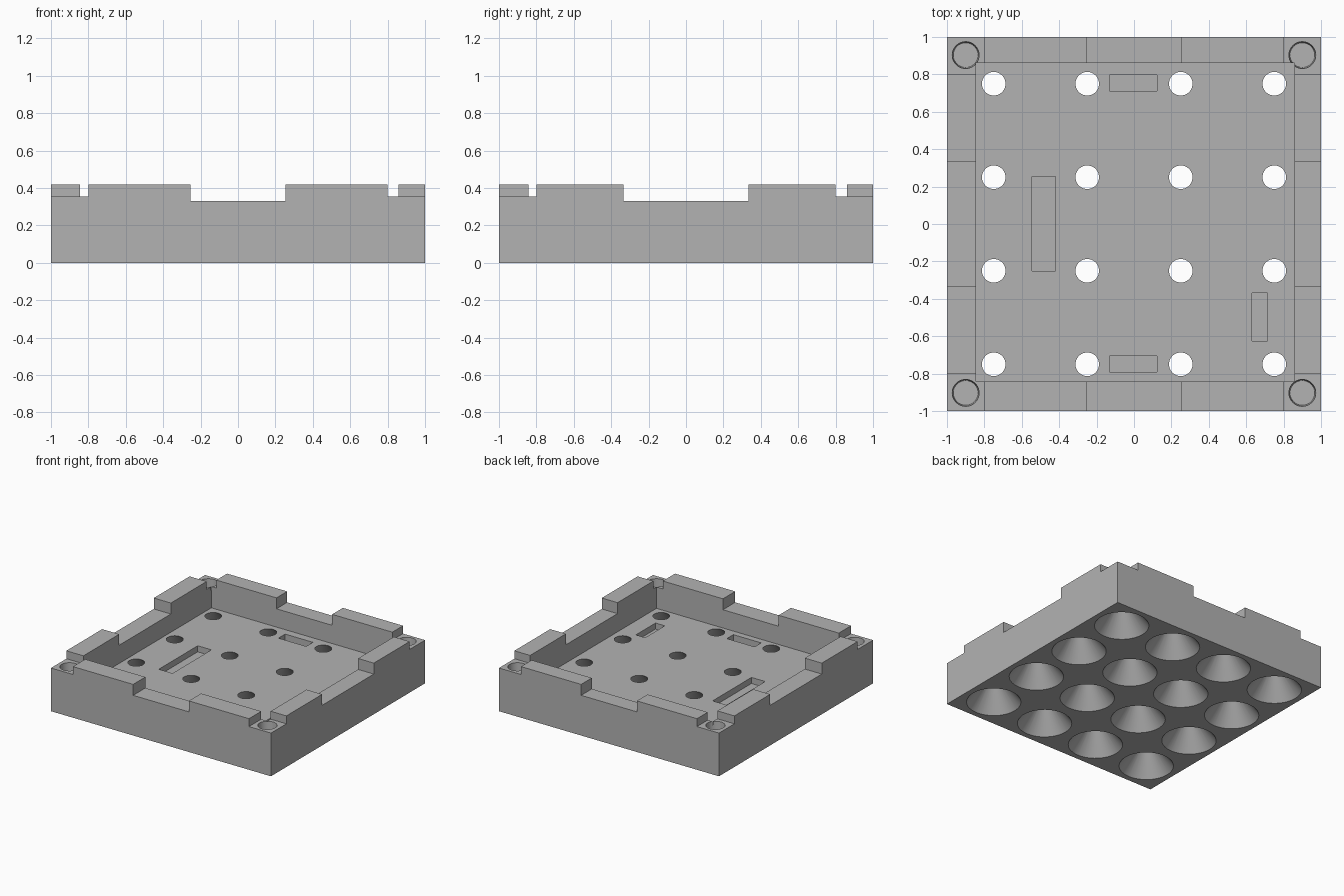
import bpy
import bmesh
import math
from mathutils import Matrix, Vector

default = bpy.data.objects.get("Cube")
if default:
    bpy.data.objects.remove(default, do_unlink=True)

grey = bpy.data.materials.new("plain grey")
grey.use_nodes = True
colour = (0.45, 0.45, 0.45, 1)
grey.diffuse_color = colour
grey.node_tree.nodes["Principled BSDF"].inputs["Base Color"].default_value = colour

HEIGHT = 0.42
FLOOR = 0.18
LEDGE = 0.355
ABOVE = 0.6


def add_box(bm, x0, x1, y0, y1, z0, z1):
    centre = Vector((x0 + x1, y0 + y1, z0 + z1)) / 2
    scale = Matrix.Diagonal((x1 - x0, y1 - y0, z1 - z0, 1))
    bmesh.ops.create_cube(bm, size=1, matrix=Matrix.Translation(centre) @ scale)


def add_cone(bm, x, y, z0, z1, r0, r1):
    bmesh.ops.create_cone(bm, cap_ends=True, segments=48, radius1=r0, radius2=r1,
                          depth=z1 - z0,
                          matrix=Matrix.Translation((x, y, (z0 + z1) / 2)))


def make_object(name, bm):
    mesh = bpy.data.meshes.new(name)
    bm.to_mesh(mesh)
    bm.free()
    mesh.materials.append(grey)
    obj = bpy.data.objects.new(name, mesh)
    bpy.context.scene.collection.objects.link(obj)
    return obj


def cut(body, bm):
    """Subtract the cutter from the body, then discard it."""
    cutter = make_object("cutter", bm)
    cutter.hide_render = True
    mod = body.modifiers.new("cut", "BOOLEAN")
    mod.operation = "DIFFERENCE"
    mod.solver = "EXACT"
    mod.object = cutter
    bpy.context.view_layer.objects.active = body
    bpy.ops.object.modifier_apply(modifier=mod.name)
    bpy.data.objects.remove(cutter, do_unlink=True)


# Solid block
bm = bmesh.new()
add_box(bm, -1, 1, -1, 1, 0, HEIGHT)
tray = make_object("tray", bm)

# Wide notches in the rim
bm = bmesh.new()
for s in (-1, 1):
    add_box(bm, -0.253, 0.253, s - 0.3, s + 0.3, 0.33, ABOVE)
    add_box(bm, s - 0.3, s + 0.3, -0.335, 0.335, 0.33, ABOVE)
# Lowered corner ledges
for sx in (-1, 1):
    for sy in (-1, 1):
        add_box(bm, sx - 0.2, sx + 0.2, sy - 0.2, sy + 0.2, LEDGE, ABOVE)
cut(tray, bm)

# Inner pocket
bm = bmesh.new()
add_box(bm, -0.845, 0.857, -0.841, 0.861, FLOOR, ABOVE)
cut(tray, bm)

# Blind round sockets in the corners
bm = bmesh.new()
for sx in (-1, 1):
    for sy in (-1, 1):
        add_cone(bm, sx * 0.9, sy * 0.903, 0.25, LEDGE + 0.02, 0.066, 0.073)
cut(tray, bm)

# Grid of flared holes through the floor
slope = (0.205 - 0.063) / FLOOR
extra = 0.02
bm = bmesh.new()
for i in range(4):
    for j in range(4):
        add_cone(bm, -0.75 + i * 0.5, -0.75 + j * 0.5, -extra, FLOOR + extra,
                 0.205 + slope * extra, 0.063 - slope * extra)
cut(tray, bm)

# Shallow slots in the floor
bm = bmesh.new()
slots = [(-0.545, -0.42, -0.25, 0.255), (0.63, 0.715, -0.625, -0.37),
         (-0.13, 0.123, 0.71, 0.797), (-0.13, 0.123, -0.79, -0.705)]
for x0, x1, y0, y1 in slots:
    add_box(bm, x0, x1, y0, y1, FLOOR - 0.05, FLOOR + 0.05)
cut(tray, bm)

# Smooth cone walls, sharp edges
bpy.ops.object.select_all(action="DESELECT")
tray.select_set(True)
bpy.context.view_layer.objects.active = tray
bpy.ops.object.shade_smooth_by_angle(angle=math.radians(30))
